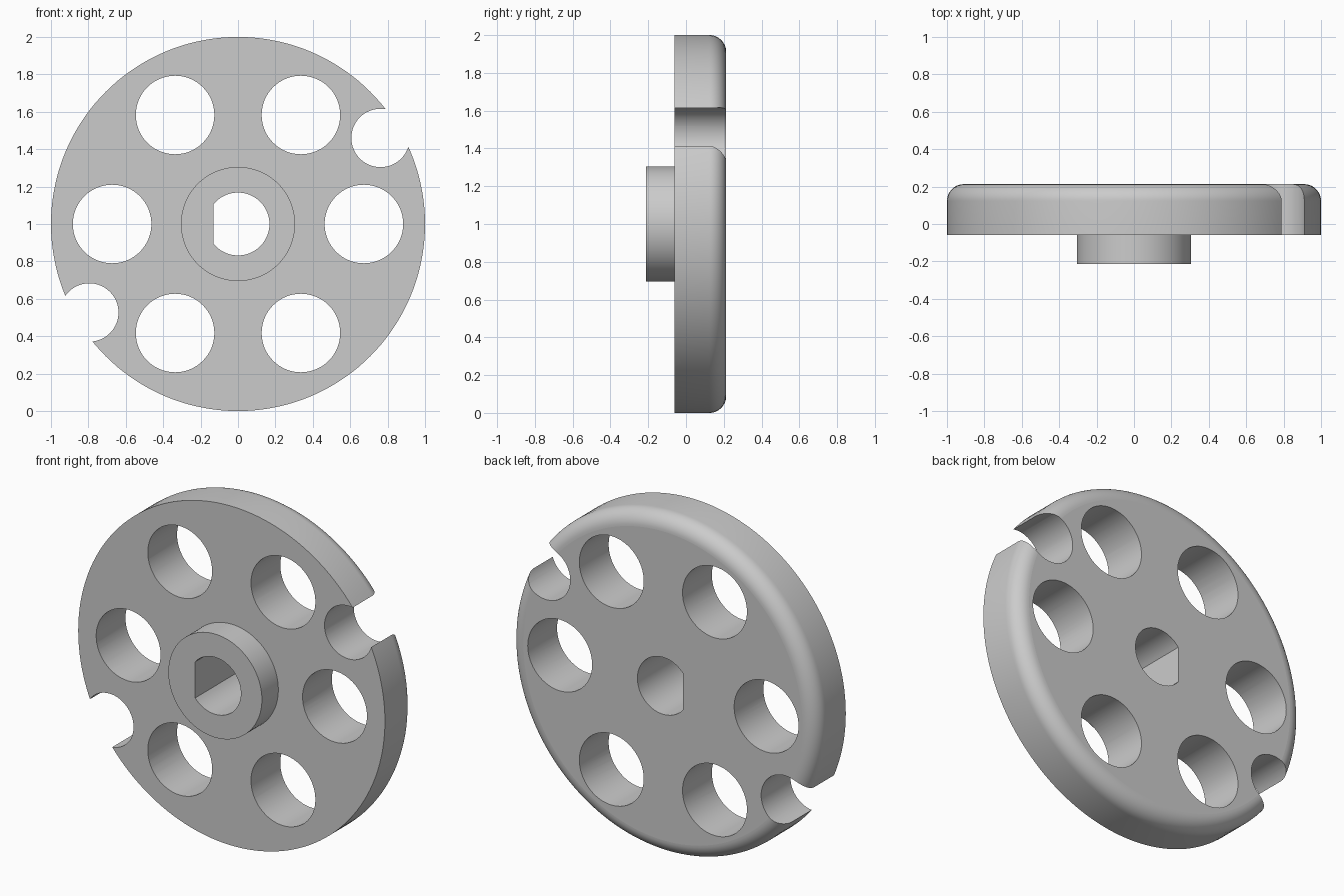
import bpy
import bmesh
from math import cos, sin, pi, radians, acos, tau

cube = bpy.data.objects.get("Cube")
if cube:
    bpy.data.objects.remove(cube)

FRONT, FACE, BACK = -0.213, -0.06, 0.213   # hub front, disc front, disc back
FILLET = 0.09
SEGMENTS = 144


def make_object(name, bm):
    bmesh.ops.recalc_face_normals(bm, faces=bm.faces)
    mesh = bpy.data.meshes.new(name)
    bm.to_mesh(mesh)
    bm.free()
    obj = bpy.data.objects.new(name, mesh)
    bpy.context.collection.objects.link(obj)
    return obj


def arc(x, z, r, start=0.0, end=tau, n=64, closed=True):
    steps = n if closed else n - 1
    return [(x + r * cos(start + (end - start) * i / steps),
             z + r * sin(start + (end - start) * i / steps)) for i in range(n)]


def add_prism(bm, outline):
    """Closed prism running through the whole depth of the wheel."""
    a, b = [[bm.verts.new((x, y, z)) for x, z in outline] for y in (-0.5, 0.5)]
    bm.faces.new(a)
    bm.faces.new(b[::-1])
    for i in range(len(a)):
        j = (i + 1) % len(a)
        bm.faces.new((a[i], b[i], b[j], a[j]))


# Wheel body: turned profile of hub, flat front face and rounded back rim
profile = [(0.305, FRONT), (0.305, FACE), (1.0, FACE)]
for i in range(13):
    t = i / 12 * pi / 2
    profile.append((1 - FILLET + FILLET * cos(t), BACK - FILLET + FILLET * sin(t)))

bm = bmesh.new()
rings = [[bm.verts.new((r * cos(tau * k / SEGMENTS), y, 1 + r * sin(tau * k / SEGMENTS)))
          for k in range(SEGMENTS)] for r, y in profile]
for a, b in zip(rings, rings[1:]):
    for k in range(SEGMENTS):
        j = (k + 1) % SEGMENTS
        bm.faces.new((a[k], a[j], b[j], b[k]))
bm.faces.new(rings[0])
bm.faces.new(rings[-1][::-1])
wheel = make_object("wheel_disc_with_hub", bm)

# Cutter: six round holes, two rim notches and the D-shaped bore
bm = bmesh.new()
for i in range(6):
    angle = i * pi / 3
    add_prism(bm, arc(0.673 * cos(angle), 1 + 0.673 * sin(angle), 0.21))
for x, z in ((0.762, 1.46), (-0.795, 0.527)):
    add_prism(bm, arc(x, z, 0.156))
flat = acos(-0.13 / 0.168)
add_prism(bm, arc(0, 1, 0.168, -flat, flat, 49, closed=False))
cutter = make_object("hole_cutter", bm)
cutter.hide_render = True

cut = wheel.modifiers.new("holes", 'BOOLEAN')
cut.operation = 'DIFFERENCE'
cut.solver = 'EXACT'
cut.object = cutter
bpy.ops.object.select_all(action='DESELECT')
bpy.context.view_layer.objects.active = wheel
wheel.select_set(True)
bpy.ops.object.modifier_apply(modifier=cut.name)
bpy.data.objects.remove(cutter)

# Smooth curved walls, keep the plane faces flat
bpy.ops.object.shade_smooth_by_angle(angle=radians(30))
for face in wheel.data.polygons:
    if abs(face.normal.y) > 0.9999:
        face.use_smooth = False

# Single grey material
grey = bpy.data.materials.new("plain_grey")
grey.use_nodes = True
colour = (0.6, 0.6, 0.6, 1.0)
grey.diffuse_color = colour
grey.node_tree.nodes["Principled BSDF"].inputs["Base Color"].default_value = colour
wheel.data.materials.clear()
wheel.data.materials.append(grey)
